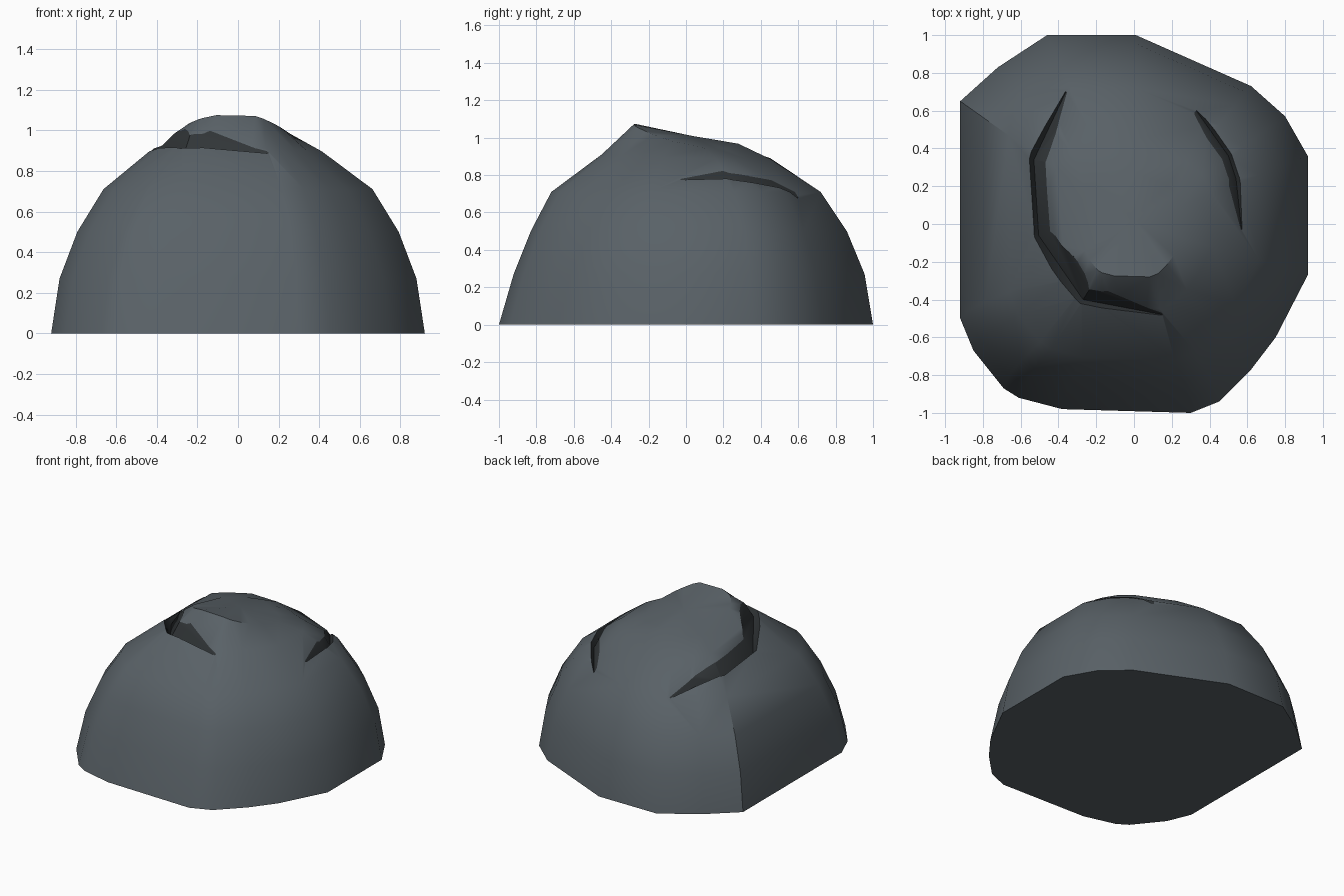
import bpy, bmesh
from mathutils import Vector
from mathutils.bvhtree import BVHTree

if "Cube" in bpy.data.objects:
    bpy.data.objects.remove(bpy.data.objects["Cube"])


def material(name, rgb):
    m = bpy.data.materials.new(name)
    m.diffuse_color = (*rgb, 1)
    m.use_nodes = True
    m.node_tree.nodes["Principled BSDF"].inputs["Base Color"].default_value = m.diffuse_color
    return m


stone = material("slate grey stone", (0.10, 0.12, 0.135))
dark = material("dark crevice", (0.03, 0.035, 0.038))


def make_object(name, bm, mats):
    bmesh.ops.recalc_face_normals(bm, faces=bm.faces)
    me = bpy.data.meshes.new(name)
    bm.to_mesh(me)
    for m in mats:
        me.materials.append(m)
    ob = bpy.data.objects.new(name, me)
    bpy.context.collection.objects.link(ob)
    return ob


# Footprint of the boulder, shrunk ring by ring into a dome
outline = [(-0.92, 0.65), (-0.72, 0.83), (-0.46, 1.0), (0.01, 1.0), (0.62, 0.73),
           (0.80, 0.57), (0.92, 0.36), (0.92, -0.27), (0.75, -0.60), (0.62, -0.77),
           (0.45, -0.94), (0.30, -1.0), (-0.38, -0.98), (-0.61, -0.92),
           (-0.69, -0.87), (-0.85, -0.67), (-0.92, -0.50)]
# scale, front pull-in, height, slope in x, slope in y, fall-off with |x|
rings = [(1.0, 1.0, 0.0, 0, 0, 0), (0.955, 0.965, 0.27, 0, 0, 0),
         (0.86, 0.965, 0.50, 0, 0, 0), (0.72, 1.0, 0.71, 0, 0, 0),
         (0.45, 1.0, 0.90, -0.02, -0.03, 0), (0.28, 1.0, 1.03, -0.05, -0.22, -0.2)]
bm = bmesh.new()
loops = []
for s, pull, z, kx, ky, ka in rings:
    loop = []
    for x, y in outline:
        px, py = x * s, y * s * (pull if y < 0 else 1)
        loop.append(bm.verts.new((px, py, z + kx * px + ky * py + ka * abs(px))))
    loops.append(loop)
n = len(outline)
for a, b in zip(loops, loops[1:]):
    for i in range(n):
        j = (i + 1) % n
        bm.faces.new((a[i], a[j], b[j], b[i]))
bm.faces.new(loops[0])
top = bm.verts.new((0, 0.03, 1.01))
for i in range(n):
    bm.faces.new((loops[-1][i], loops[-1][(i + 1) % n], top))
bmesh.ops.triangulate(bm, faces=[f for f in bm.faces if len(f.verts) == 4])
surface = BVHTree.FromBMesh(bm)
boulder = make_object("boulder", bm, [stone, dark])


# Tapered V-shaped wedges that cut the crevices
def crevice(name, path, width, depth):
    bm = bmesh.new()
    pts = [Vector((x, y, 0)) for x, y in path]
    sections = []
    for i, p in enumerate(pts):
        t = (pts[min(i + 1, len(pts) - 1)] - pts[max(i - 1, 0)]).normalized()
        side = Vector((-t.y, t.x, 0))
        k = 0.12 if i in (0, len(pts) - 1) else 1.0
        z = surface.ray_cast(p + Vector((0, 0, 3)), Vector((0, 0, -1)))[0].z
        up, w = 0.12, width * k
        wide = w * (1 + up / (depth * k))
        sections.append([bm.verts.new(p + side * wide + Vector((0, 0, z + up))),
                         bm.verts.new(p - side * wide + Vector((0, 0, z + up))),
                         bm.verts.new(p + Vector((0, 0, z - depth * k)))])
    for a, b in zip(sections, sections[1:]):
        for i in range(3):
            j = (i + 1) % 3
            bm.faces.new((a[i], a[j], b[j], b[i]))
    bm.faces.new(sections[0])
    bm.faces.new(sections[-1])
    bmesh.ops.triangulate(bm, faces=bm.faces)
    cutter = make_object(name, bm, [dark])
    cutter.hide_render = True
    mod = boulder.modifiers.new(name, 'BOOLEAN')
    mod.operation = 'DIFFERENCE'
    mod.solver = 'EXACT'
    mod.material_mode = 'TRANSFER'
    mod.object = cutter
    return cutter


cutters = [
    crevice("long_crevice_cutter",
            [(-0.36, 0.70), (-0.53, 0.34), (-0.505, -0.06), (-0.27, -0.40), (0.15, -0.48)],
            0.035, 0.06),
    crevice("short_crevice_cutter",
            [(0.33, 0.60), (0.50, 0.36), (0.54, 0.24), (0.57, -0.03)], 0.025, 0.05)]

# Bake the cuts, drop the cutters, smooth the stone
bpy.context.view_layer.objects.active = boulder
boulder.select_set(True)
for mod in list(boulder.modifiers):
    bpy.ops.object.modifier_apply(modifier=mod.name)
for c in cutters:
    bpy.data.objects.remove(c)
bpy.ops.object.shade_smooth_by_angle(angle=0.6)
